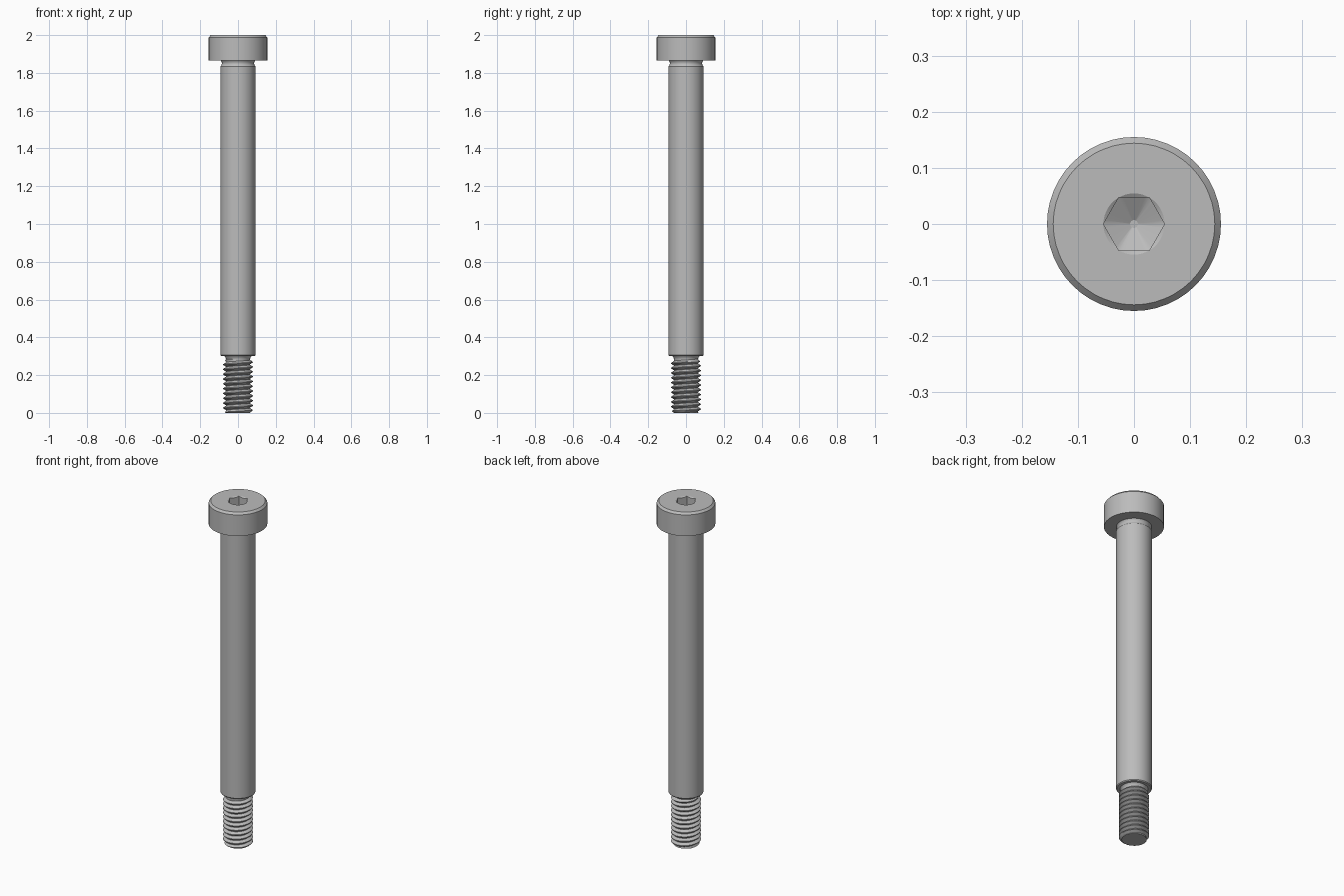
import bpy, bmesh, math

TAU = 2 * math.pi
SEGMENTS = 48

if "Cube" in bpy.data.objects:
    bpy.data.objects.remove(bpy.data.objects["Cube"], do_unlink=True)

steel = bpy.data.materials.new("grey_steel")
steel.use_nodes = True
steel.diffuse_color = (0.5, 0.5, 0.5, 1)
steel.node_tree.nodes["Principled BSDF"].inputs["Base Color"].default_value = (0.5, 0.5, 0.5, 1)


def finish(bm, name, angle=30):
    """Clean the mesh, add it to the scene and shade it."""
    bmesh.ops.remove_doubles(bm, verts=bm.verts, dist=0.00005)
    bmesh.ops.recalc_face_normals(bm, faces=bm.faces)
    mesh = bpy.data.meshes.new(name)
    bm.to_mesh(mesh)
    bm.free()
    mesh.materials.append(steel)
    obj = bpy.data.objects.new(name, mesh)
    bpy.context.collection.objects.link(obj)
    bpy.ops.object.select_all(action='DESELECT')
    obj.select_set(True)
    bpy.context.view_layer.objects.active = obj
    bpy.ops.object.shade_smooth_by_angle(angle=math.radians(angle))
    return obj


def skin(bm, rows, closed):
    """Join neighbouring rows of vertices with quads."""
    for low, high in zip(rows, rows[1:]):
        count = len(low)
        for i in range(count if closed else count - 1):
            j = (i + 1) % count
            bm.faces.new((low[i], low[j], high[j], high[i]))


def loft(name, rings):
    """Rings are (radius, z); radius may be a function of angle, z too."""
    bm = bmesh.new()
    rows = []
    for radius, z in rings:
        row = []
        for i in range(SEGMENTS):
            a = TAU * i / SEGMENTS
            r = radius(a) if callable(radius) else radius
            h = z(a) if callable(z) else z
            row.append(bm.verts.new((r * math.cos(a), r * math.sin(a), h)))
        rows.append(row)
    skin(bm, rows, True)
    return finish(bm, name)


# Hexagon socket with its corners on the x axis
SOCKET = 0.0545


def hexagon(a):
    return SOCKET * math.cos(math.pi / 6) / math.cos((a % (math.pi / 3)) - math.pi / 6)


def socket_rim(a):
    return 2 - (SOCKET - hexagon(a)) * 0.6


# Head, with chamfered rim, socket and drilled cone floor
loft("head", [(0.06, 1.865), (0.155, 1.865), (0.155, 1.988), (0.144, 2.0),
              (SOCKET, 2.0), (hexagon, socket_rim), (hexagon, 1.93),
              (0.007, 1.905), (0.0, 1.905)])

# Shoulder, with a relief groove below the head and a chamfered foot
loft("shoulder", [(0.092, 1.866), (0.087, 1.859), (0.085, 1.85), (0.087, 1.842),
                  (0.0925, 1.835), (0.0925, 0.306), (0.089, 0.301), (0.0, 0.301)])

# Thread core, flared into the shoulder
ROOT, CREST, PITCH, TOP = 0.0635, 0.0785, 0.0255, 0.285
loft("thread_core", [(0.0, 0.0), (ROOT, 0.0), (ROOT, 0.285), (0.067, 0.295), (0.074, 0.302)])

# Screw thread, swept as a helix and tapered at both ends
bm = bmesh.new()
profile = [(0.0, ROOT), (0.08, ROOT), (0.46, CREST), (0.62, CREST), (1.0, ROOT)]
rows = []
for i in range(int((TOP / PITCH + 2) * SEGMENTS)):
    a = TAU * i / SEGMENTS
    row = []
    for offset, radius in profile:
        raw = (i / SEGMENTS - 1 + offset) * PITCH
        z = min(max(raw, 0), TOP)
        r = min(radius, ROOT + 0.002 + z, ROOT + TOP - z)
        row.append(bm.verts.new((r * math.cos(a), r * math.sin(a), z)))
    rows.append(row)
skin(bm, rows, False)
bmesh.ops.dissolve_degenerate(bm, edges=bm.edges, dist=0.00005)
finish(bm, "screw_thread")
